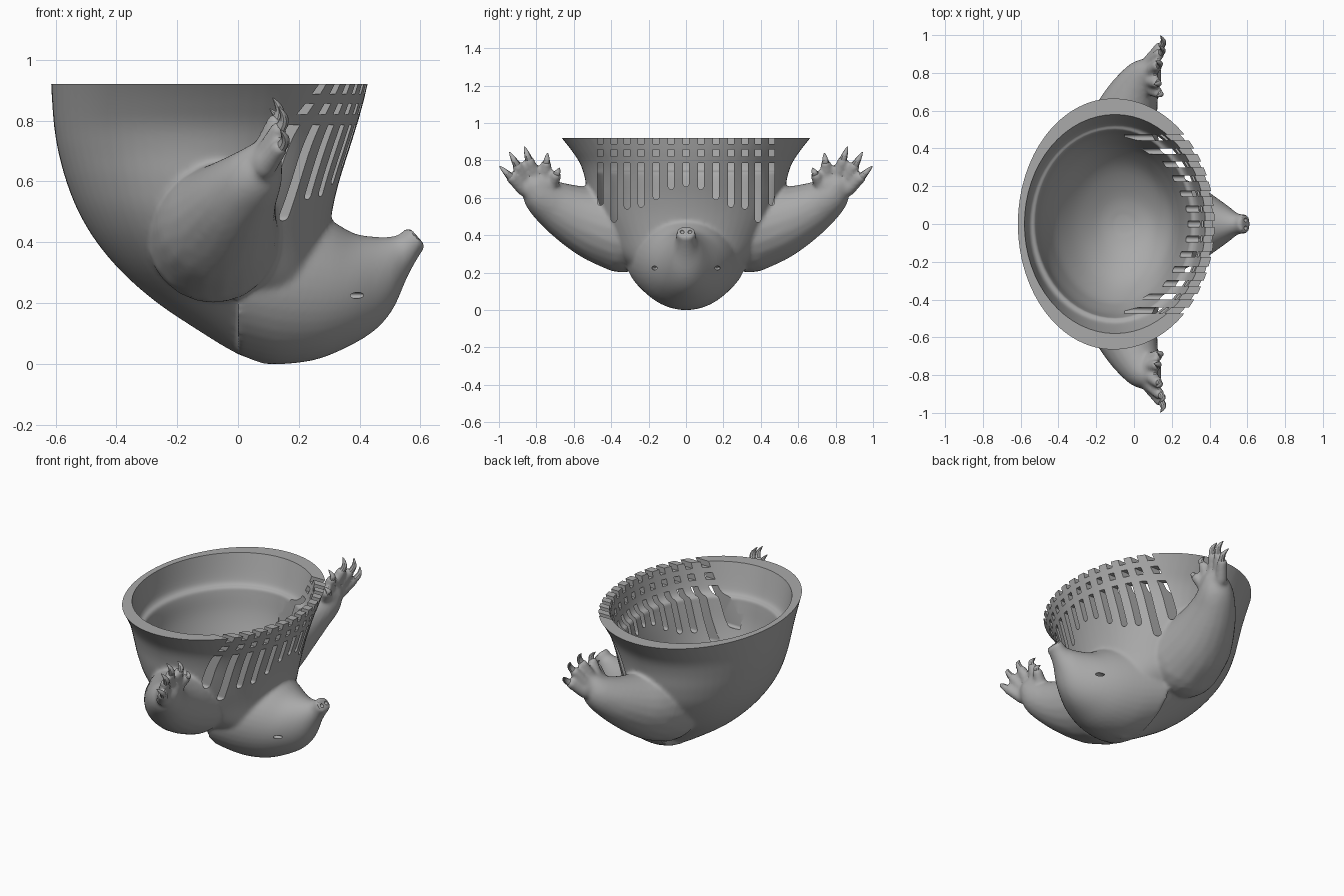
import bpy, bmesh
from math import sin, cos, pi, tau
from mathutils import Vector, Matrix

if "Cube" in bpy.data.objects:
    bpy.data.objects.remove(bpy.data.objects["Cube"])

grey = bpy.data.materials.new("plain grey")
grey.use_nodes = True
grey.diffuse_color = (0.4, 0.4, 0.4, 1)
grey.node_tree.nodes["Principled BSDF"].inputs["Base Color"].default_value = (0.4, 0.4, 0.4, 1)


def smooth_rows(rows, steps=4):
    """Catmull-Rom interpolation between rows of numbers."""
    out = []
    for i in range(len(rows) - 1):
        p = [rows[max(i - 1, 0)], rows[i], rows[i + 1], rows[min(i + 2, len(rows) - 1)]]
        for s in range(steps):
            t = s / steps
            out.append([0.5 * (2 * b + (c - a) * t + (2 * a - 5 * b + 4 * c - d) * t * t
                               + (3 * b - a - 3 * c + d) * t ** 3) for a, b, c, d in zip(*p)])
    return out + [list(rows[-1])]


def loft(bm, rings):
    """Closed skin through rings of points, capped at both ends."""
    vs = [[bm.verts.new(p) for p in r] for r in rings]
    n = len(vs[0])
    for a, b in zip(vs, vs[1:]):
        for i in range(n):
            j = (i + 1) % n
            bm.faces.new((a[i], a[j], b[j], b[i]))
    bm.faces.new(vs[0])
    bm.faces.new(vs[-1])


def level_ring(z, cx, back, front, w, n=64):
    """Horizontal egg-shaped ring with separate front and back reach."""
    ring = []
    for i in range(n):
        a = tau * i / n
        reach = front - cx if cos(a) > 0 else cx - back
        ring.append((cx + reach * cos(a), w * sin(a), z))
    return ring


def ball(bm, centre, size):
    m = Matrix.Translation(centre) @ Matrix.Diagonal((*size, 1))
    bmesh.ops.create_icosphere(bm, subdivisions=3, radius=1, matrix=m)


def limb(bm, path):
    """Row of overlapping balls: x, y, z, radius."""
    for x, y, z, r in smooth_rows(path, 6):
        ball(bm, (x, y, z), (r, r, r))


def finish(bm, name):
    bmesh.ops.recalc_face_normals(bm, faces=bm.faces[:])
    me = bpy.data.meshes.new(name)
    bm.to_mesh(me)
    bm.free()
    me.materials.append(grey)
    ob = bpy.data.objects.new(name, me)
    bpy.context.collection.objects.link(ob)
    return ob


# Bowl-shaped torso: height, centre, back, front, half width
torso = [(0.0, 0.12, 0.08, 0.16, 0.02), (0.04, 0.11, -0.015, 0.26, 0.1),
         (0.1, 0.08, -0.115, 0.32, 0.17), (0.2, 0, -0.265, 0.32, 0.27),
         (0.3, -0.06, -0.38, 0.3, 0.38), (0.4, -0.1, -0.465, 0.3, 0.45),
         (0.5, -0.11, -0.525, 0.31, 0.5), (0.6, -0.11, -0.565, 0.333, 0.525),
         (0.7, -0.11, -0.592, 0.365, 0.54), (0.78, -0.11, -0.605, 0.39, 0.565),
         (0.85, -0.11, -0.611, 0.41, 0.61), (0.92, -0.11, -0.615, 0.427, 0.665),
         (0.98, -0.11, -0.617, 0.442, 0.72)]
bm = bmesh.new()
loft(bm, [level_ring(*r) for r in smooth_rows(torso)])

# Head and snout: top x, top z, bottom x, bottom z, half width
head = [(0.0, 0.56, 0.0, 0.03, 0.33), (0.2, 0.52, 0.12, 0.0, 0.28),
        (0.3, 0.475, 0.25, 0.012, 0.235), (0.38, 0.43, 0.36, 0.055, 0.185),
        (0.45, 0.418, 0.45, 0.11, 0.13), (0.5, 0.418, 0.51, 0.18, 0.09),
        (0.53, 0.425, 0.555, 0.28, 0.06), (0.548, 0.442, 0.59, 0.345, 0.052),
        (0.565, 0.448, 0.618, 0.388, 0.055)]
rings = []
for tx, tz, bx, bz, w in smooth_rows(head):
    top, low = Vector((tx, 0, tz)), Vector((bx, 0, bz))
    rings.append([(top + low) / 2 + (top - low) / 2 * cos(tau * i / 40)
                  + Vector((0, w * sin(tau * i / 40), 0)) for i in range(40)])
loft(bm, rings)

# Arms, palms and fingers on both sides
arm = [(-0.08, 0.34, 0.42, 0.22), (-0.07, 0.46, 0.455, 0.2), (-0.04, 0.58, 0.5, 0.165),
       (0.0, 0.69, 0.555, 0.13), (0.045, 0.77, 0.61, 0.1), (0.075, 0.8, 0.66, 0.07)]
# finger base y, base z, tip x, tip y, tip z
fingers = [(0.87, 0.645, 0.14, 0.997, 0.77), (0.855, 0.69, 0.135, 0.944, 0.845),
           (0.81, 0.715, 0.115, 0.864, 0.875), (0.755, 0.71, 0.105, 0.74, 0.84),
           (0.715, 0.675, 0.12, 0.676, 0.76)]
claws = bmesh.new()
for side in (1, -1):
    flip = Vector((1, side, 1))
    limb(bm, [(x, y * side, z, r) for x, y, z, r in arm])
    ball(bm, (0.085, 0.79 * side, 0.66), (0.055, 0.11, 0.08))
    for by, bz, tx, ty, tz in fingers:
        base, tip = Vector((0.09, by, bz)) * flip, Vector((tx, ty, tz)) * flip
        knuckle = base.lerp(tip, 0.5) + Vector((0.02, 0, 0))
        limb(bm, [(*base, 0.036), (*knuckle, 0.029)])
        # curved tapering claw
        axis = (tip - knuckle).normalized()
        u = axis.orthogonal().normalized()
        v = axis.cross(u)
        rings = []
        for k in range(7):
            t = k / 6
            c = knuckle.lerp(tip, t) + Vector((0.018 * sin(pi * t), 0, 0))
            r = 0.021 * (1 - t) ** 0.7 + 0.002
            rings.append([c + u * r * cos(tau * i / 10) + v * r * sin(tau * i / 10)
                          for i in range(10)])
        loft(claws, rings)
body = finish(bm, "body")
claw_set = finish(claws, "claws")

# Hollow of the bowl, with a ledge below the rim; its top flares to trim the rim flat
hollow = [(0.16, -0.06, -0.1, 0.0, 0.04), (0.19, -0.06, -0.19, 0.1, 0.15),
          (0.28, -0.08, -0.31, 0.19, 0.3), (0.4, -0.1, -0.41, 0.23, 0.4),
          (0.5, -0.1, -0.46, 0.25, 0.445), (0.6, -0.1, -0.495, 0.27, 0.475),
          (0.7, -0.1, -0.513, 0.295, 0.492), (0.735, -0.1, -0.525, 0.305, 0.5),
          (0.75, -0.1, -0.55, 0.33, 0.522), (0.79, -0.1, -0.565, 0.35, 0.54),
          (0.92, -0.1, -0.58, 0.378, 0.58)]
bm = bmesh.new()
loft(bm, [level_ring(*r) for r in smooth_rows(hollow)]
     + [level_ring(z, 0, -2, 2, 2) for z in (0.92, 1.3)])
hollow_cutter = finish(bm, "hollow_cutter")

# Vents: rim notches, square holes and long slots with rounded ends
bm = bmesh.new()


def vent(y, low, high, rounded):
    r = 0.0155
    pts = [(y + r, high), (y - r, high)]
    if rounded:
        pts += [(y - r * cos(pi * k / 8), low + r - r * sin(pi * k / 8)) for k in range(9)]
    else:
        pts += [(y - r, low), (y + r, low)]
    loft(bm, [[(x, py, pz) for py, pz in pts] for x in (-0.05, 0.7)])


slots = [(0, 0.66), (0.08, 0.645), (0.16, 0.59), (0.24, 0.55),
         (0.315, 0.54), (0.385, 0.47), (0.458, 0.56)]
for y, low in slots:
    for s in ((1, -1) if y else (1,)):
        vent(y * s, low, 0.785, True)
        vent(y * s, 0.82, 0.857, False)
        vent(y * s, 0.887, 1.0, False)
# Nostrils and eye creases
for s in (1, -1):
    ball(bm, (0.592, 0.021 * s, 0.418), (0.013, 0.011, 0.012))
    ball(bm, (0.38, 0.165 * s, 0.225), (0.045, 0.018, 0.011))
vent_cutter = finish(bm, "vent_cutter")

# Fuse the body, then hollow and vent it
bpy.context.view_layer.objects.active = body
m = body.modifiers.new("fuse", 'REMESH')
m.mode, m.voxel_size = 'VOXEL', 0.011
m = body.modifiers.new("soften", 'SMOOTH')
m.factor, m.iterations = 0.5, 6
for cutter in (hollow_cutter, vent_cutter):
    m = body.modifiers.new(cutter.name, 'BOOLEAN')
    m.operation, m.solver, m.object = 'DIFFERENCE', 'EXACT', cutter
for m in list(body.modifiers):
    bpy.ops.object.modifier_apply(modifier=m.name)
for cutter in (hollow_cutter, vent_cutter):
    bpy.data.objects.remove(cutter)

# One material everywhere, smooth with sharp cut edges
for ob in (body, claw_set):
    ob.data.materials.clear()
    ob.data.materials.append(grey)
    bpy.ops.object.select_all(action='DESELECT')
    ob.select_set(True)
    bpy.context.view_layer.objects.active = ob
    bpy.ops.object.shade_smooth_by_angle(angle=0.6)
